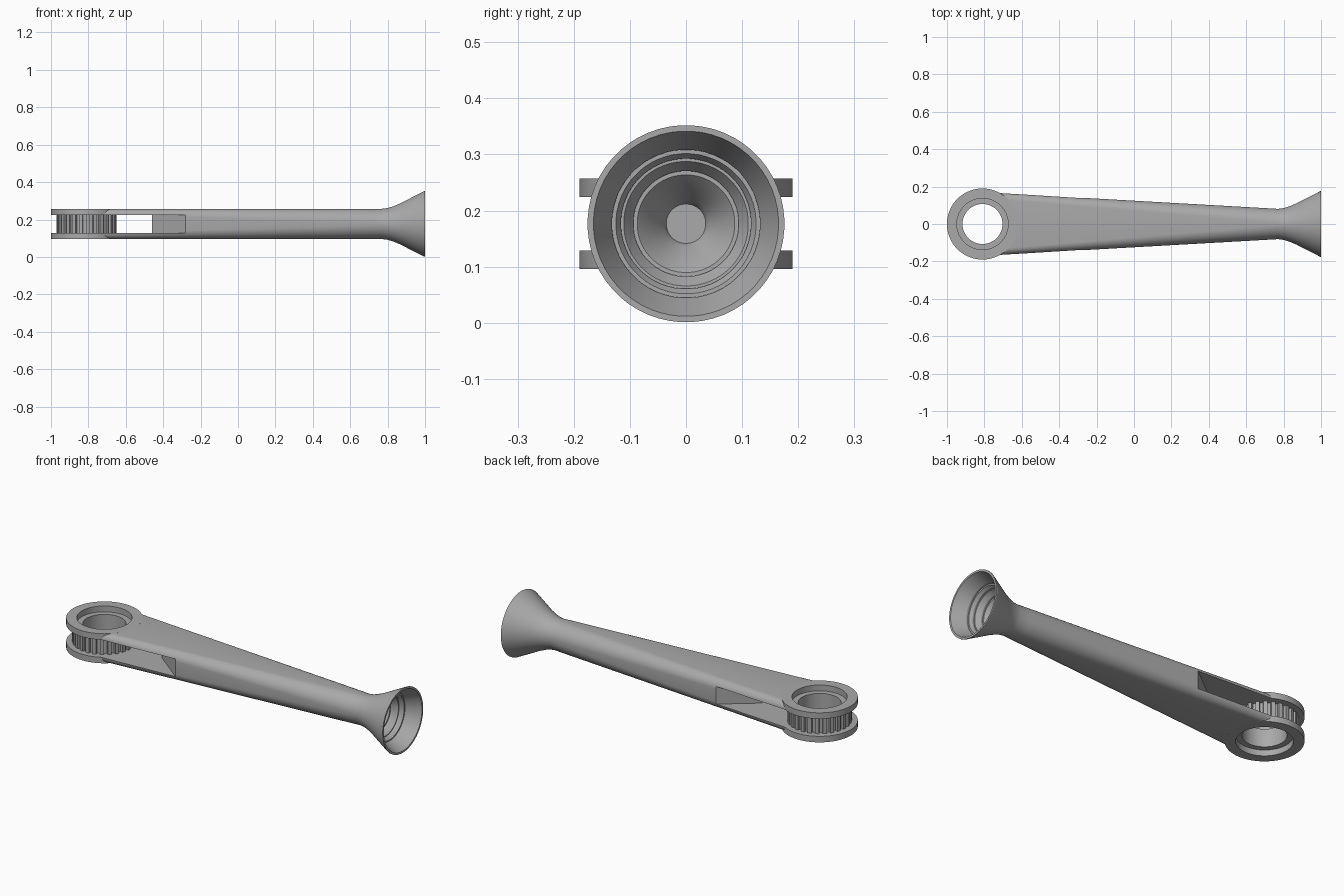
import bpy, bmesh
from math import sin, cos, pi, radians

cube = bpy.data.objects.get("Cube")
if cube:
    bpy.data.objects.remove(cube, do_unlink=True)

ZC = 0.1765           # height of the long axis
RING_X = -0.81        # centre of the ring end
HOLE_R = 0.137

grey = bpy.data.materials.new("plain grey")
grey.use_nodes = True
colour = (0.4, 0.4, 0.4, 1)
grey.diffuse_color = colour
grey.node_tree.nodes["Principled BSDF"].inputs["Base Color"].default_value = colour


def skin(name, loops, wrap=False):
    """Join matching closed loops of points; wrap last to first or cap the ends."""
    bm = bmesh.new()
    rows = [[bm.verts.new(p) for p in loop] for loop in loops]
    n = len(rows[0])
    pairs = list(zip(rows, rows[1:])) + ([(rows[-1], rows[0])] if wrap else [])
    for a, b in pairs:
        for i in range(n):
            j = (i + 1) % n
            bm.faces.new((a[i], a[j], b[j], b[i]))
    if not wrap:
        bm.faces.new(rows[0])
        bm.faces.new(rows[-1])
    bmesh.ops.recalc_face_normals(bm, faces=bm.faces)
    mesh = bpy.data.meshes.new(name)
    bm.to_mesh(mesh)
    bm.free()
    mesh.materials.append(grey)
    obj = bpy.data.objects.new(name, mesh)
    bpy.context.collection.objects.link(obj)
    return obj


def activate(obj):
    bpy.ops.object.select_all(action='DESELECT')
    obj.select_set(True)
    bpy.context.view_layer.objects.active = obj


def smooth(obj):
    activate(obj)
    bpy.ops.object.shade_smooth_by_angle(angle=radians(25))


def cut(obj, cutter):
    cutter.hide_render = True
    mod = obj.modifiers.new("cut", 'BOOLEAN')
    mod.operation = 'DIFFERENCE'
    mod.solver = 'EXACT'
    mod.object = cutter
    activate(obj)
    bpy.ops.object.modifier_apply(modifier=mod.name)
    bpy.data.objects.remove(cutter, do_unlink=True)


def section(x, half_w, half_h, r, steps=14):
    """Rounded rectangle across the long axis."""
    points = []
    for k, (sy, sz) in enumerate([(1, 1), (-1, 1), (-1, -1), (1, -1)]):
        for i in range(steps):
            a = (k + (i + 0.5) / steps) * pi / 2
            points.append((x, sy * (half_w - r) + r * cos(a),
                           ZC + sz * (half_h - r) + r * sin(a)))
    return points


def circle(r, z, n=72):
    return [(RING_X + r * cos(2 * pi * i / n), r * sin(2 * pi * i / n), z)
            for i in range(n)]


# Arm: tapering rounded bar, then the flared bell and its stepped inside
loops = []
for i in range(13):
    t = i / 12
    loops.append(section(-0.715 + 1.435 * t, 0.165 - 0.081 * t, 0.081,
                         0.034 + 0.044 * t))
bell = [(0.77, 0.081), (0.80, 0.085), (0.83, 0.094), (0.87, 0.111),
        (0.93, 0.142), (0.985, 0.17), (0.995, 0.1755), (1.0, 0.1755), (1.0, 0.165),
        (0.93, 0.132), (0.92, 0.132), (0.92, 0.125), (0.905, 0.116),
        (0.895, 0.116), (0.895, 0.111), (0.87, 0.094), (0.86, 0.094),
        (0.86, 0.087), (0.81, 0.042), (0.79, 0.035)]
loops += [section(x, r, r, r - 0.0005) for x, r in bell]
arm = skin("arm_with_bell", loops)

# Slot through the fork, ending in a wedge
outline = [(-1.1, -0.3), (-0.074, -0.3), (-0.46, 0), (-0.074, 0.3), (-1.1, 0.3)]
cut(arm, skin("slot_cutter", [[(x, y, ZC + s * 0.048) for x, y in outline]
                              for s in (-1, 1)]))
cut(arm, skin("hole_cutter", [circle(HOLE_R, -0.1), circle(HOLE_R, 0.5)]))
smooth(arm)

# Ring plates above and below
for name, s in (("upper_ring", 1), ("lower_ring", -1)):
    inner, outer = ZC + s * 0.048, ZC + s * 0.081
    smooth(skin(name, [circle(0.19, inner), circle(0.19, outer),
                       circle(HOLE_R, outer), circle(HOLE_R, inner)], wrap=True))

# Toothed drum between the rings
TEETH = 26


def teeth(z):
    points = []
    for i in range(TEETH):
        for f, r in ((0, 0.145), (0.42, 0.145), (0.46, 0.16), (0.96, 0.16)):
            a = 2 * pi * (i + f) / TEETH
            points.append((RING_X + r * cos(a), r * sin(a), z))
    return points


low, high = ZC - 0.049, ZC + 0.049
smooth(skin("toothed_drum", [teeth(low), teeth(high), circle(0.107, high, TEETH * 4),
                             circle(0.107, low, TEETH * 4)], wrap=True))
